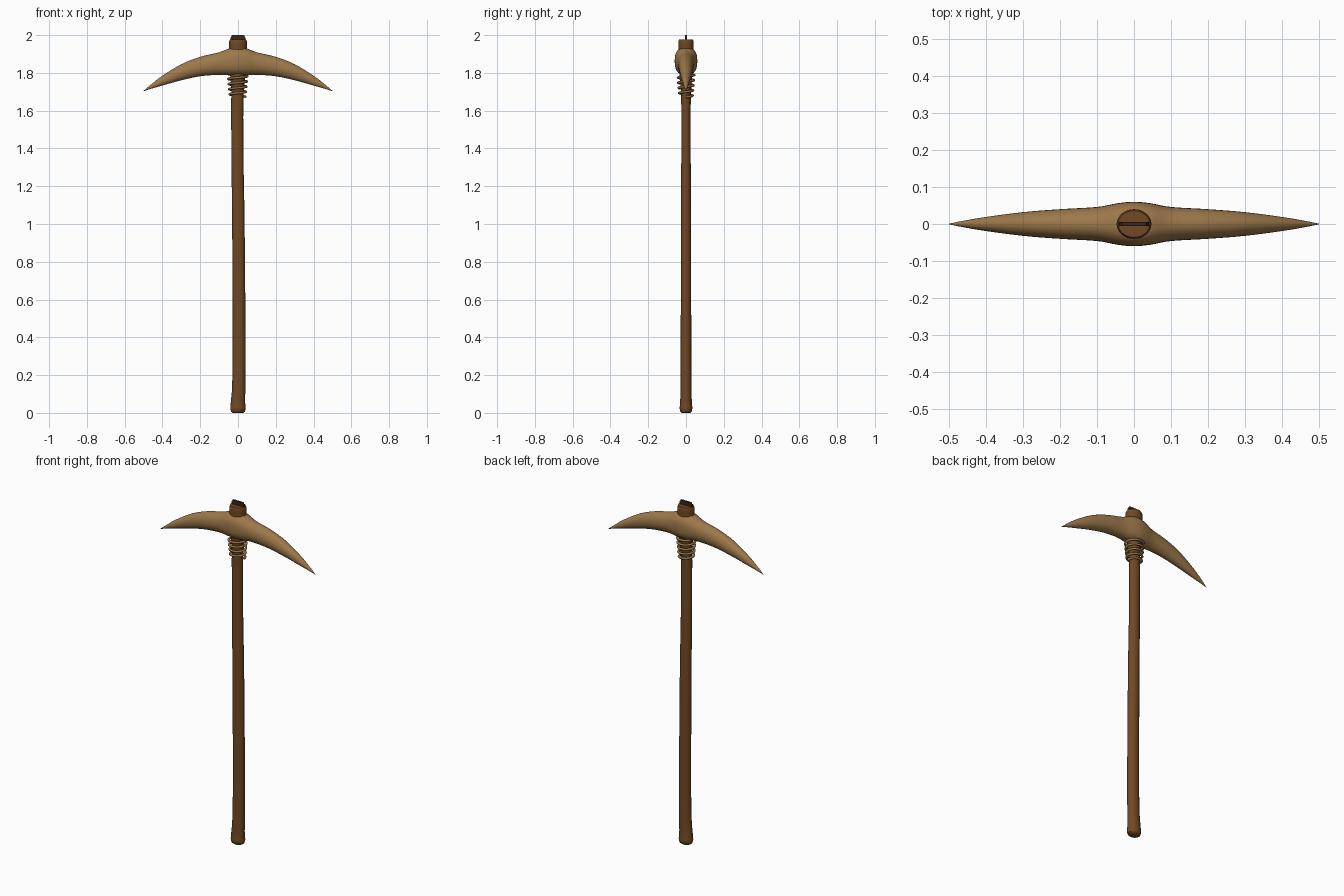
import bpy, bmesh, math
from mathutils import Vector

if "Cube" in bpy.data.objects:
    bpy.data.objects.remove(bpy.data.objects["Cube"])


def material(name, rgb):
    m = bpy.data.materials.new(name)
    m.diffuse_color = (*rgb, 1)
    m.use_nodes = True
    m.node_tree.nodes["Principled BSDF"].inputs["Base Color"].default_value = m.diffuse_color
    return m


tan = material("horn tan", (0.34, 0.19, 0.07))
brown = material("wood brown", (0.165, 0.066, 0.018))
dark = material("dark wedge wood", (0.045, 0.018, 0.009))


def smooth_stations(rows, steps):
    """Catmull-Rom interpolation of rows of numbers."""
    pts = [rows[0]] + rows + [rows[-1]]
    out = []
    for i in range(1, len(pts) - 2):
        for s in range(steps):
            t = s / steps
            out.append([0.5 * (2 * b + (c - a) * t + (2 * a - 5 * b + 4 * c - d) * t * t
                               + (3 * b - a - 3 * c + d) * t ** 3)
                        for a, b, c, d in zip(*pts[i - 1:i + 3])])
    return out + [rows[-1]]


def loft(name, rings, mat, angle=40):
    """Skin a list of closed rings and cap both ends."""
    bm = bmesh.new()
    loops = [[bm.verts.new(p) for p in r] for r in rings]
    n = len(loops[0])
    for a, b in zip(loops, loops[1:]):
        for i in range(n):
            j = (i + 1) % n
            bm.faces.new((a[i], a[j], b[j], b[i]))
    bm.faces.new(loops[0][::-1])
    bm.faces.new(loops[-1])
    bmesh.ops.recalc_face_normals(bm, faces=bm.faces)
    me = bpy.data.meshes.new(name)
    bm.to_mesh(me)
    bm.free()
    ob = bpy.data.objects.new(name, me)
    bpy.context.collection.objects.link(ob)
    me.materials.append(mat)
    bpy.ops.object.select_all(action='DESELECT')
    ob.select_set(True)
    bpy.context.view_layer.objects.active = ob
    bpy.ops.object.shade_smooth_by_angle(angle=math.radians(angle))
    return ob


def spow(v, p):
    return math.copysign(abs(v) ** p, v)


def angles(n):
    return [2 * math.pi * i / n for i in range(n)]


# Handle: gently bowed oval shaft (z, centre x, half width x, half width y)
shaft = smooth_stations([
    [0.025, 0, 0.041, 0.034], [0.06, 0, 0.038, 0.031], [0.15, 0.004, 0.035, 0.029],
    [0.4, 0.006, 0.034, 0.028], [1.0, 0.002, 0.033, 0.027], [1.35, -0.003, 0.032, 0.025],
    [1.62, -0.004, 0.032, 0.025], [1.72, -0.002, 0.034, 0.028],
    [1.82, 0, 0.044, 0.037], [1.9, 0, 0.047, 0.04], [1.968, 0, 0.047, 0.04]], 4)
shaft = [[0, 0, 0.028, 0.023], [0.006, 0, 0.037, 0.030]] + shaft + [[1.976, 0, 0.043, 0.036]]
loft("handle", [[(cx + rx * math.cos(a), ry * math.sin(a), z) for a in angles(24)]
                for z, cx, rx, ry in shaft], brown)

# Head: curved double pick, half profile mirrored (x, bottom z, top z, half depth)
half = [[0, 1.788, 1.936, 0.060], [0.045, 1.788, 1.930, 0.056], [0.10, 1.790, 1.909, 0.046],
        [0.20, 1.782, 1.885, 0.040], [0.30, 1.761, 1.846, 0.032],
        [0.40, 1.733, 1.785, 0.019], [0.46, 1.716, 1.739, 0.009], [0.5, 1.703, 1.705, 0.0008]]
full = [[-x, b, t, d] for x, b, t, d in half[:0:-1]] + half


def head_ring(x, b, t, d):
    k = 1 - 0.22 * max(0, 1 - abs(x) / 0.12)   # boxier section around the eye
    return [(x, d * spow(math.cos(a), k), (b + t) / 2 + (t - b) / 2 * spow(math.sin(a), k))
            for a in angles(28)]


loft("pick_head", [head_ring(*r) for r in smooth_stations(full, 4)], tan, 60)

# Binding: loose cord wound under the head, widening upward
turns, per_turn, cord = 4.6, 28, 0.0065
path = []
for i in range(int(turns * per_turn) + 1):
    a = 2 * math.pi * i / per_turn
    f = i / (turns * per_turn)
    path.append(Vector(((0.041 + 0.012 * f) * math.cos(a) - 0.002,
                        (0.035 + 0.010 * f) * math.sin(a), 1.673 + 0.125 * f)))
rings = []
for i, p in enumerate(path):
    tangent = (path[min(i + 1, len(path) - 1)] - path[max(i - 1, 0)]).normalized()
    side = tangent.cross(Vector((0, 0, 1))).normalized()
    up = side.cross(tangent)
    rings.append([p + cord * (side * math.cos(a) + up * math.sin(a)) for a in angles(8)])
loft("cord_binding", rings, tan, 60)

# Wedge: thin dark blade driven into the handle top
loft("wedge", [[(sx * w, sy * 0.005, z) for sx, sy in ((-1, -1), (1, -1), (1, 1), (-1, 1))]
               for w, z in ((0.040, 1.95), (0.040, 1.985), (0.032, 2.0))], dark, 20)
